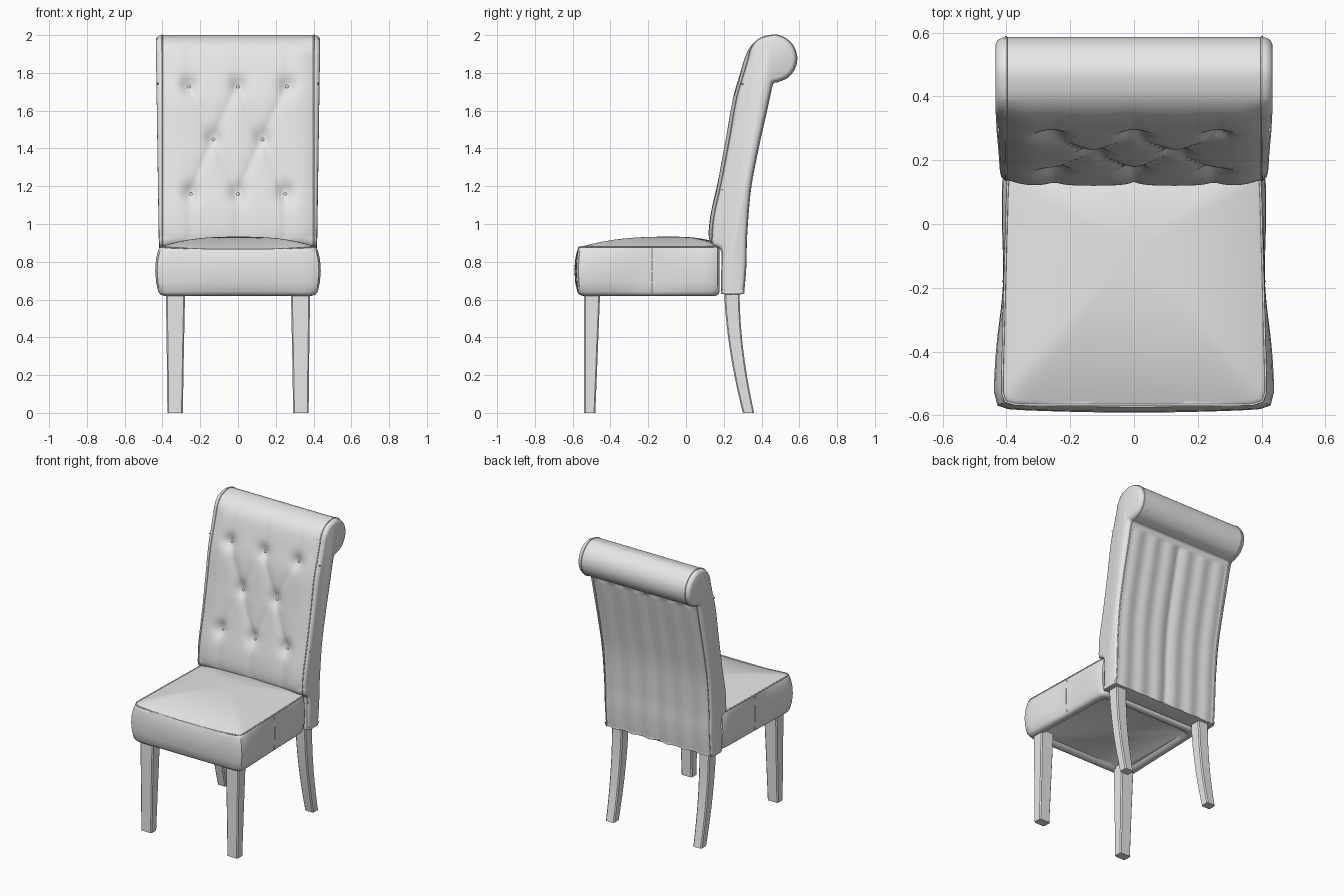
import bpy, bmesh, math
from mathutils import Vector

if "Cube" in bpy.data.objects:
    bpy.data.objects.remove(bpy.data.objects["Cube"])

GREY = bpy.data.materials.new("light_grey")
GREY.diffuse_color = (0.8, 0.8, 0.8, 1)
GREY.use_nodes = True
GREY.node_tree.nodes["Principled BSDF"].inputs["Base Color"].default_value = GREY.diffuse_color


def finish(bm, name, angle=40):
    bmesh.ops.recalc_face_normals(bm, faces=bm.faces)
    me = bpy.data.meshes.new(name)
    bm.to_mesh(me)
    bm.free()
    me.materials.append(GREY)
    ob = bpy.data.objects.new(name, me)
    bpy.context.collection.objects.link(ob)
    bpy.ops.object.select_all(action='DESELECT')
    ob.select_set(True)
    bpy.context.view_layer.objects.active = ob
    bpy.ops.object.shade_smooth_by_angle(angle=math.radians(angle))
    return ob


def loft(bm, rings, cap_start=True, cap_end=True):
    vs = [[bm.verts.new(p) for p in r] for r in rings]
    n = len(vs[0])
    for a, b in zip(vs, vs[1:]):
        for i in range(n):
            j = (i + 1) % n
            bm.faces.new((a[i], a[j], b[j], b[i]))
    if cap_start:
        bm.faces.new(vs[0])
    if cap_end:
        bm.faces.new(vs[-1])


def tube(name, pts, r, cyclic=False):
    cu = bpy.data.curves.new(name, 'CURVE')
    cu.dimensions = '3D'
    cu.bevel_depth = r
    cu.bevel_resolution = 1
    sp = cu.splines.new('POLY')
    sp.points.add(len(pts) - 1)
    for p, q in zip(sp.points, pts):
        p.co = (*q, 1)
    sp.use_cyclic_u = cyclic
    cu.materials.append(GREY)
    bpy.context.collection.objects.link(bpy.data.objects.new(name, cu))


def catmull(pts, steps):
    out, n = [], len(pts)
    for i in range(n):
        a, b, c, d = (Vector(pts[(i + k) % n]) for k in (-1, 0, 1, 2))
        for s in range(steps):
            t = s / steps
            out.append(0.5 * (2 * b + (c - a) * t + (2 * a - 5 * b + 4 * c - d) * t * t
                              + (3 * b - a - 3 * c + d) * t ** 3))
    return out


# Backrest side outline (y, z): up the front, around the scroll, down the rear
front = [(0.19, 0.645), (0.19, 0.75), (0.188, 0.86), (0.14, 0.89), (0.12, 0.94), (0.13, 1.05),
         (0.165, 1.21), (0.19, 1.34), (0.215, 1.475), (0.247, 1.66), (0.284, 1.79),
         (0.326, 1.915), (0.385, 1.978)]
roll = [(0.462 + 0.124 * math.cos(a), 1.876 + 0.124 * math.sin(a))
        for a in (math.radians(90 - 24 * k) for k in range(8))]
rear = [(0.463, 1.748), (0.452, 1.72), (0.427, 1.607), (0.38, 1.395), (0.34, 1.18),
        (0.32, 0.94), (0.316, 0.785), (0.305, 0.65), (0.295, 0.632), (0.2, 0.632)]
outline = catmull(front + roll + rear, 7)
N = len(outline)
normals = []
for i in range(N):
    t = (outline[(i + 1) % N] - outline[i - 1]).normalized()
    normals.append(Vector((-t.y, t.x)))
FRONT_END = len(front) * 7
REAR_START = (len(front) + len(roll) + 1) * 7

# Tufting: buttons, and the creases running between them
top = [(x, 1.74) for x in (-0.26, 0, 0.26)]
mid = [(x, 1.46) for x in (-0.13, 0.13)]
low = [(x, 1.17) for x in (-0.25, 0, 0.25)]
buttons = top + mid + low
creases = [(p, q, 0.014) for p in top + low for q in mid if abs(p[0] - q[0]) < 0.2]
creases += [(p, (p[0], 1.93), 0.005) for p in top] + [(p, (p[0], 0.9), 0.012) for p in low]


def seg_dist(p, a, b):
    p, a, b = Vector(p), Vector(a), Vector(b)
    t = max(0, min(1, (p - a).dot(b - a) / (b - a).length_squared))
    return (p - a - (b - a) * t).length


def tuft(x, z):
    d = max(k * math.exp(-seg_dist((x, z), a, b) / 0.03) for a, b, k in creases)
    d += max(0.028 * math.exp(-(math.hypot(x - u, z - w) / 0.045) ** 2) for u, w in buttons)
    edge = max(0, (abs(x) - 0.3) / 0.1)
    return d + 0.02 * edge ** 2


def back_ring(x, inset=0.0, bulge=0.0):
    ring = []
    for i, (p, nrm) in enumerate(zip(outline, normals)):
        d = inset
        if i < FRONT_END and p.y > 0.88:
            fade = min(1, (p.y - 0.88) / 0.05, max(0, (1.98 - p.y) / 0.1))
            d += tuft(min(0.4, max(-0.4, x)), p.y) * fade
        elif REAR_START < i < N - 15:
            # rear panels with a sunken centre seam
            d += 0.007 * math.exp(-abs(x) / 0.02) + 0.004 * math.cos(x * 47) * (abs(x) < 0.4)
        q = p - nrm * d
        grow = 0.45 + 0.55 * min(1, max(0, (p.y - 0.7) / 1.2))
        ring.append((x + math.copysign(bulge * grow, x), q.x, q.y))
    return ring


# Backrest with puffed side panels
COLS = 56
rings = [back_ring(-0.4, 0.022, 0.034), back_ring(-0.4, 0.01, 0.028), back_ring(-0.4, 0.002, 0.014)]
rings += [back_ring(-0.4 + 0.8 * c / COLS) for c in range(COLS + 1)]
rings += [back_ring(0.4, 0.002, 0.014), back_ring(0.4, 0.01, 0.028), back_ring(0.4, 0.022, 0.034)]
bm = bmesh.new()
loft(bm, rings)
finish(bm, "backrest", 50)

# Piping and cross seams on the sides of the backrest
for s, side in ((-1, "left"), (1, "right")):
    tube("back_piping_" + side, back_ring(s * 0.401), 0.004, True)
    tube("upper_side_seam_" + side, [(s * 0.425, 0.29, 1.745), (s * 0.425, 0.425, 1.685)], 0.004)
    tube("lower_side_seam_" + side, [(s * 0.419, 0.19, 1.18), (s * 0.419, 0.29, 1.172)], 0.004)

# Tufting buttons
bm = bmesh.new()
for x, z in buttons:
    i = min((k for k in range(FRONT_END) if outline[k].y > 0.9), key=lambda k: abs(outline[k].y - z))
    q = outline[i] - normals[i] * (tuft(x, z) - 0.002)
    new = bmesh.ops.create_uvsphere(bm, u_segments=10, v_segments=6, radius=0.011)['verts']
    bmesh.ops.scale(bm, vec=(1, 0.6, 1), verts=new)
    bmesh.ops.translate(bm, vec=(x, q.x, q.y), verts=new)
finish(bm, "buttons")

# Seat cushion: rounded rectangle rings, bulging sides and a crowned top
PER = 20
square = []
for k in range(PER * 4):
    side, t = divmod(k, PER)
    t = 2 * t / PER - 1
    u, v = ((t, -1), (1, t), (-t, 1), (-1, -t))[side]
    f = (abs(u) ** 24 + abs(v) ** 24) ** (-1 / 24)
    square.append((u * f, v * f))


def half_width(y):
    return 0.415 - 0.02 * (y + 0.565) / 0.74


def seat_ring(z, o=0.0, k=0.0):
    ring = []
    for u, v in square:
        y = -0.195 + v * (0.372 + o)
        amp = 0.006 + 0.02 * (1 - math.exp(-((y + 0.18) / 0.17) ** 2)) * (1 if y < -0.18 else 0.6)
        x = u * (half_width(y) + o + amp * k)
        if v < -0.9:
            y -= 0.024 * k * (1 - 0.5 * u * u)
        ring.append((x, y, z + (edge_lift(u, v) if z > 0.87 else 0)))
    return ring


def edge_lift(u, v):
    return -0.018 * (1 - u * u) if v < -0.9 else 0.018 * max(0, v) * (1 - u * u)


def top_ring(s):
    ring = []
    for (u, v), (x, y, z) in zip(square, seat_ring(0.88)):
        yc = -0.08
        ring.append((x * s, yc + (y - yc) * s, 0.933 + (z - 0.933) * s ** 2.6))
    return ring


rings = [seat_ring(0.64, -0.06), seat_ring(0.622, -0.045), seat_ring(0.62, -0.02)]
rings += [seat_ring(z, o, k) for z, o, k in (
    (0.626, -0.005, 0.1), (0.64, 0, 0.35), (0.69, 0, 0.8), (0.75, 0, 1), (0.81, 0, 0.85),
    (0.85, 0, 0.5), (0.868, 0, 0.25))]
rings += [top_ring(s) for s in (1, 0.97, 0.92, 0.85, 0.75, 0.63, 0.5, 0.37, 0.24, 0.12, 0.04)]
bm = bmesh.new()
loft(bm, rings)
finish(bm, "seat", 50)

# Seat piping and side seams
tube("seat_piping", top_ring(1), 0.004, True)
for s, side in ((-1, "left"), (1, "right")):
    tube("seat_side_seam_" + side, [(s * (half_width(-0.18) + b), -0.18, z) for z, b in (
        (0.635, 0.001), (0.69, 0.004), (0.75, 0.006), (0.81, 0.004), (0.875, 0))], 0.003)


# Legs: square sections swept down a path of (z, x, y, half x, half y)
def leg(name, path, s):
    bm = bmesh.new()
    c = 0.007
    rings = []
    for z, x, y, hx, hy in path:
        corners = [(hx, hy - c), (hx - c, hy), (c - hx, hy), (-hx, hy - c),
                   (-hx, c - hy), (c - hx, -hy), (hx - c, -hy), (hx, c - hy)]
        rings.append([(s * (x + a), y + b, z) for a, b in corners])
    loft(bm, rings)
    finish(bm, name, 30)


front_path = [(0, 0.333, -0.51, 0.041, 0.03), (0.3, 0.332, -0.504, 0.045, 0.036),
              (0.65, 0.331, -0.497, 0.051, 0.043)]
rear_path = []
for k in range(11):
    t = k / 10
    rear_path.append((0.66 * t, 0.338, 0.243 + 0.088 * (1 - t) ** 1.8,
                      0.033 + 0.008 * t, 0.03 + 0.011 * t))
for s, side in ((-1, "left"), (1, "right")):
    leg("front_leg_" + side, front_path, s)
    leg("rear_leg_" + side, rear_path, s)
